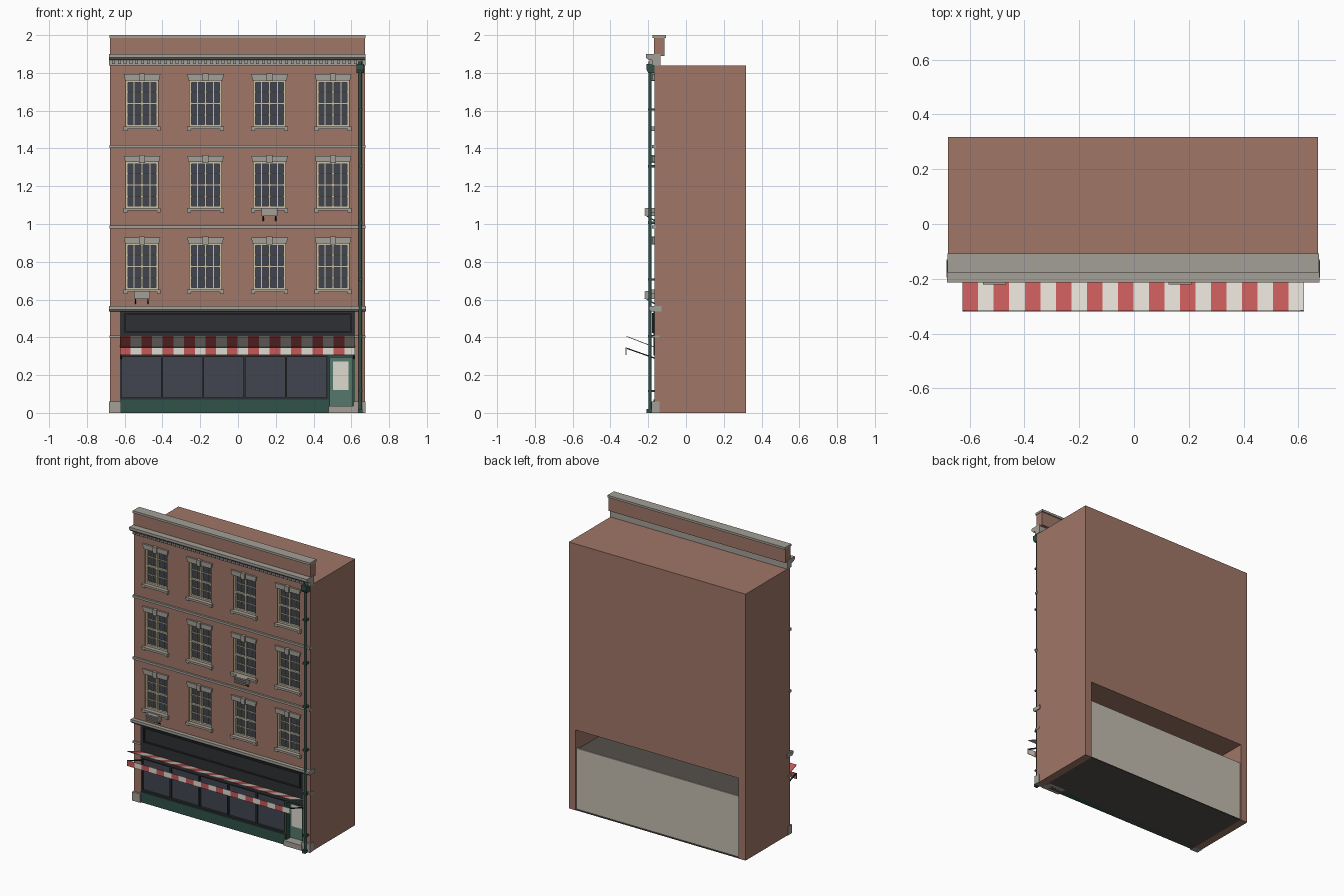
import bpy, bmesh
from math import pi
from mathutils import Matrix

if "Cube" in bpy.data.objects:
    bpy.data.objects.remove(bpy.data.objects["Cube"])

def mat(name, r, g, b):
    m = bpy.data.materials.new(name)
    m.diffuse_color = (r, g, b, 1)
    m.use_nodes = True
    m.node_tree.nodes["Principled BSDF"].inputs["Base Color"].default_value = m.diffuse_color
    return m

BRICK = mat("brick", .35, .18, .135)
STONE = mat("stone", .37, .35, .31)
GLASS = mat("glass", .055, .06, .08)
DARK = mat("dark_paint", .027, .03, .034)
GREEN = mat("green_paint", .03, .085, .065)
DOOR = mat("door_green", .09, .19, .15)
CREAM = mat("cream", .58, .53, .38)
PLASTER = mat("plaster", .55, .50, .43)
FLOOR = mat("floor", .09, .08, .07)
RED = mat("red_cloth", .55, .1, .1)
WHITE = mat("white_cloth", .73, .70, .63)

def finish(bm, name, m):
    bmesh.ops.recalc_face_normals(bm, faces=bm.faces)
    me = bpy.data.meshes.new(name)
    bm.to_mesh(me)
    bm.free()
    if m:
        me.materials.append(m)
    o = bpy.data.objects.new(name, me)
    bpy.context.collection.objects.link(o)
    return o

def add_prism(bm, loop_a, loop_b):
    a = [bm.verts.new(p) for p in loop_a]
    b = [bm.verts.new(p) for p in loop_b]
    bm.faces.new(a)
    bm.faces.new(b[::-1])
    n = len(a)
    for i in range(n):
        bm.faces.new((a[i], b[i], b[(i + 1) % n], a[(i + 1) % n]))

def boxes(name, items, m):
    """One object from (x0, x1, y0, y1, z0, z1) boxes."""
    bm = bmesh.new()
    for x0, x1, y0, y1, z0, z1 in items:
        q = [(x0, z0), (x1, z0), (x1, z1), (x0, z1)]
        add_prism(bm, [(x, y0, z) for x, z in q], [(x, y1, z) for x, z in q])
    return finish(bm, name, m)

def x_prisms(name, items, m):
    """One object from yz profiles swept in x: (profile, x0, x1)."""
    bm = bmesh.new()
    for prof, x0, x1 in items:
        add_prism(bm, [(x0, y, z) for y, z in prof], [(x1, y, z) for y, z in prof])
    return finish(bm, name, m)

L, R, F, B = -.678, .672, -.168, .318
COLS = [-.508, -.172, .167, .503]
ROWS = [.653, 1.085, 1.517]
W, H = .17, .243
WINS = [(x, z) for z in ROWS for x in COLS]

# brick body with shop opening and window recesses cut out
body = boxes("brick_body", [(L, R, F, B, 0, 1.84)], BRICK)
cutter = boxes("opening_cutter", [(-.625, .62, -.5, .5, -.1, .555)] +
               [(x - W/2, x + W/2, -.3, F + .03, z, z + H) for x, z in WINS], None)
mod = body.modifiers.new("openings", 'BOOLEAN')
mod.operation, mod.object, mod.solver = 'DIFFERENCE', cutter, 'EXACT'
bpy.context.view_layer.objects.active = body
bpy.ops.object.modifier_apply(modifier=mod.name)
bpy.data.objects.remove(cutter)

# sash windows
panes, frames, sills, keys = [], [], [], []
lintel = bmesh.new()
for x, z in WINS:
    a, b, t = x - W/2, x + W/2, z + H
    panes.append((a, b, F + .022, F + .028, z, t))
    y0, y1 = F + .008, F + .026
    frames += [(a, a + .011, y0, y1, z, t), (b - .011, b, y0, y1, z, t),
               (a, b, y0, y1, z, z + .011), (a, b, y0, y1, t - .011, t),
               (a, b, y0, y1, z + H*.5 - .005, z + H*.5 + .005),
               (x - .005, x + .005, y0, y1, z, t)]
    for f in (.25, .75):
        frames.append((a, b, y0 + .006, y1, z + H*f - .003, z + H*f + .003))
    for s in (-1, 1):
        c = x + s*W/4
        frames.append((c - .002, c + .002, y0 + .007, y1, z, t))
        c = x + s*.088
        sills.append((c - .01, c + .01, F - .014, F + .005, z - .024, z - .014))
    sills.append((x - .098, x + .098, F - .02, F + .02, z - .014, z))
    keys.append((x - .015, x + .015, F - .02, F + .005, t - .004, t + .037))
    q = [(x - .09, t), (x + .09, t), (x + .097, t + .033), (x - .097, t + .033)]
    add_prism(lintel, [(u, F - .012, v) for u, v in q], [(u, F + .005, v) for u, v in q])
finish(lintel, "window_lintels", STONE)
boxes("window_glass", panes, GLASS)
boxes("window_frames", frames, CREAM)
boxes("window_sills", sills, STONE)
boxes("keystones", keys, STONE)

# string courses, cornices and parapet
for i, z in enumerate((.976, 1.403)):
    boxes(f"string_course_{i+1}", [(L - .003, R + .003, F - .013, F + .01, z, z + .015)], STONE)
x_prisms("shop_cornice", [([(-.13, .538), (-.185, .538), (-.195, .548), (-.195, .565), (-.13, .565)],
                           L - .006, R + .006)], STONE)
x_prisms("top_cornice", [([(-.135, 1.84), (-.18, 1.84), (-.18, 1.868), (-.2, 1.87), (-.213, 1.882),
                           (-.213, 1.9), (-.135, 1.9)], L - .004, R + .004)], STONE)
N = 44
boxes("dentils", [(L + .012 + i*.0305, L + .027 + i*.0305, -.193, -.178, 1.848, 1.869)
                  for i in range(N)], STONE)
boxes("parapet", [(L, R, -.17, -.115, 1.89, 1.987)], BRICK)
boxes("parapet_coping", [(L - .003, R + .003, -.177, -.107, 1.985, 2)], STONE)

# pier plinths and caps
boxes("pier_plinths", [(L - .004, -.62, F - .014, -.14, 0, .06), (.612, R + .004, F - .014, -.14, 0, .06)], STONE)
boxes("pier_caps", [(L - .003, -.62, F - .012, -.14, .398, .411), (.615, R + .003, F - .012, -.14, .398, .411)], STONE)

# shop fascia and its raised border
boxes("fascia", [(-.625, .62, -.172, -.13, .305, .54)], DARK)
boxes("fascia_border", [(-.6, .6, -.18, -.17, .423, .431), (-.6, .6, -.18, -.17, .52, .528),
                        (-.6, -.592, -.18, -.17, .423, .528), (.592, .6, -.18, -.17, .423, .528)], DARK)

# shop windows and stall riser
x0, x1, n = -.622, .473, 5
step = (x1 - x0) / n
boxes("shop_glass", [(x0, x1, -.15, -.142, .075, .31)], GLASS)
boxes("shop_mullions", [(x0 + i*step - .005, x0 + i*step + .005, -.165, -.14, .07, .31) for i in range(n + 1)] +
      [(x0, x1, -.165, -.14, .07, .082), (x0, x1, -.165, -.14, .296, .31)], DARK)
boxes("stall_riser", [(-.625, .478, -.172, -.13, 0, .072)], GREEN)

# door, set back over a step
boxes("door_leaf", [(.478, .62, -.13, -.115, .04, .31)], DOOR)
boxes("door_pane", [(.502, .586, -.134, -.128, .122, .272)], WHITE)
boxes("door_frame", [(.475, .488, -.165, -.11, 0, .31), (.605, .62, -.165, -.11, 0, .31),
                     (.478, .62, -.165, -.11, .294, .31)], GREEN)
boxes("door_step", [(.478, .615, -.185, -.11, 0, .036)], STONE)

# shop interior: floor, ceiling, rear wall
boxes("shop_floor", [(-.625, .62, -.165, B - .002, 0, .006)], FLOOR)
boxes("shop_ceiling", [(-.625, .62, -.14, B - .02, .405, .415)], FLOOR)
boxes("shop_rear_wall", [(-.625, .62, B - .022, B - .01, .002, .425)], PLASTER)

# striped awning: tilted canopy plus hanging valance
canopy = [(-.315, .403), (-.315, .407), (-.165, .35), (-.165, .345)]
valance = [(-.32, .307), (-.32, .346), (-.316, .346), (-.316, .307)]
sw = 1.245 / 22
for k, (nm, m) in enumerate((("red", RED), ("white", WHITE))):
    x_prisms(f"awning_{nm}_stripes", [(p, -.625 + i*sw, -.625 + (i + 1)*sw)
                                      for i in range(k, 22, 2) for p in (canopy, valance)], m)
arm = [(-.318, .34), (-.318, .347), (-.165, .293), (-.165, .286)]
x_prisms("awning_arms", [(arm, -.622, -.614), (arm, .608, .616)], DARK)

# drainpipe with hopper, brackets and shoe
bm = bmesh.new()
bmesh.ops.create_cone(bm, cap_ends=True, segments=14, radius1=.0085, radius2=.0085, depth=1.86,
                      matrix=Matrix.Translation((.647, -.191, .93)))
pipe = finish(bm, "drainpipe", GREEN)
pipe.select_set(True)
bpy.context.view_layer.objects.active = pipe
bpy.ops.object.shade_smooth_by_angle(angle=pi / 5)
x_prisms("drain_hopper", [([(-.2, 1.8), (-.21, 1.82), (-.21, 1.848), (-.168, 1.848), (-.168, 1.8)], .628, .666)], GREEN)
boxes("pipe_brackets", [(.634, .66, -.202, -.165, z, z + .012) for z in (.11, .4, .7, 1.0, 1.3, 1.6)], GREEN)
boxes("drain_shoe", [(.635, .659, -.21, -.175, 0, .02)], GREEN)

# louvred ventilation units on brackets
for i, (x, z) in enumerate(((-.509, .602), (.167, 1.042))):
    boxes(f"vent_unit_{i+1}", [(x - .042, x + .042, -.214, F + .005, z, z + .043)] +
          [(x - .042, x + .042, -.221, -.212, z + .002 + j*.011, z + .008 + j*.011) for j in range(4)], STONE)
    leg = [(-.212, z), (-.204, z), (F + .002, z - .02), (F + .002, z - .028)]
    x_prisms(f"vent_brackets_{i+1}", [(leg, x + s*.033 - .003, x + s*.033 + .003) for s in (-1, 1)], DARK)
